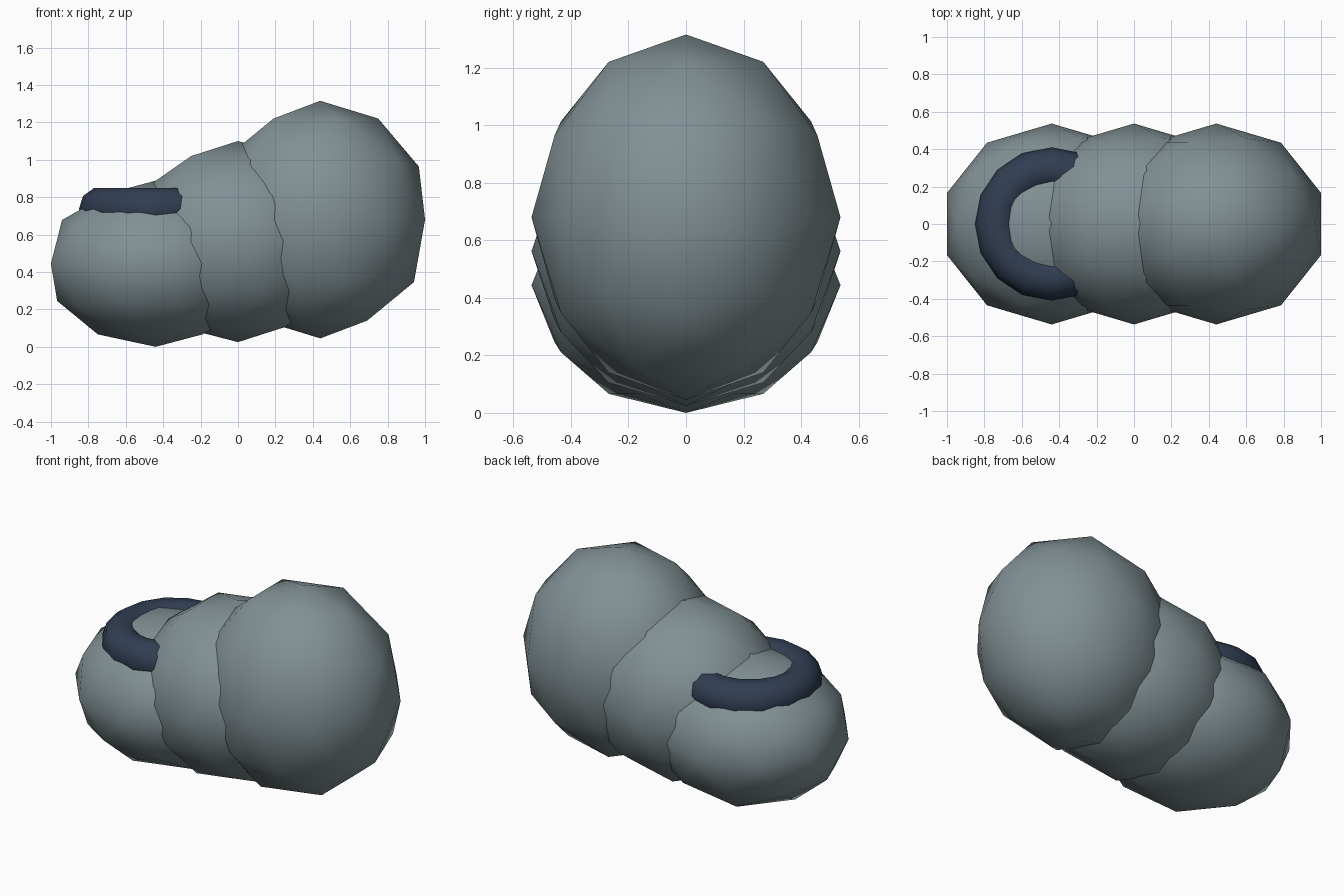
import bpy

if "Cube" in bpy.data.objects:
    bpy.data.objects.remove(bpy.data.objects["Cube"])


def material(name, color):
    m = bpy.data.materials.new(name)
    m.diffuse_color = (*color, 1)
    m.use_nodes = True
    m.node_tree.nodes["Principled BSDF"].inputs["Base Color"].default_value = m.diffuse_color
    return m


def finish(name, mat):
    ob = bpy.context.object
    ob.name = name
    ob.data.materials.append(mat)
    bpy.ops.object.shade_smooth()
    return ob


stone = material("stone_grey", (0.22, 0.28, 0.30))
navy = material("navy", (0.03, 0.047, 0.085))

# Three overlapping low-poly lobes, rising towards +x
for name, x, z, half_height in (("low_lobe", -0.44, 0.444, 0.444),
                                ("middle_lobe", 0.0, 0.5625, 0.5375),
                                ("tall_lobe", 0.44, 0.68, 0.635)):
    bpy.ops.mesh.primitive_ico_sphere_add(subdivisions=2, radius=1, location=(x, 0, z))
    bpy.context.object.scale = (0.589, 0.537, half_height)
    finish(name, stone)

# Ring resting on the low lobe, partly sunk into it
bpy.ops.mesh.primitive_torus_add(major_segments=16, minor_segments=10,
                                 major_radius=0.295, minor_radius=0.115,
                                 location=(-0.44, 0, 0.739))
finish("ring", navy)
